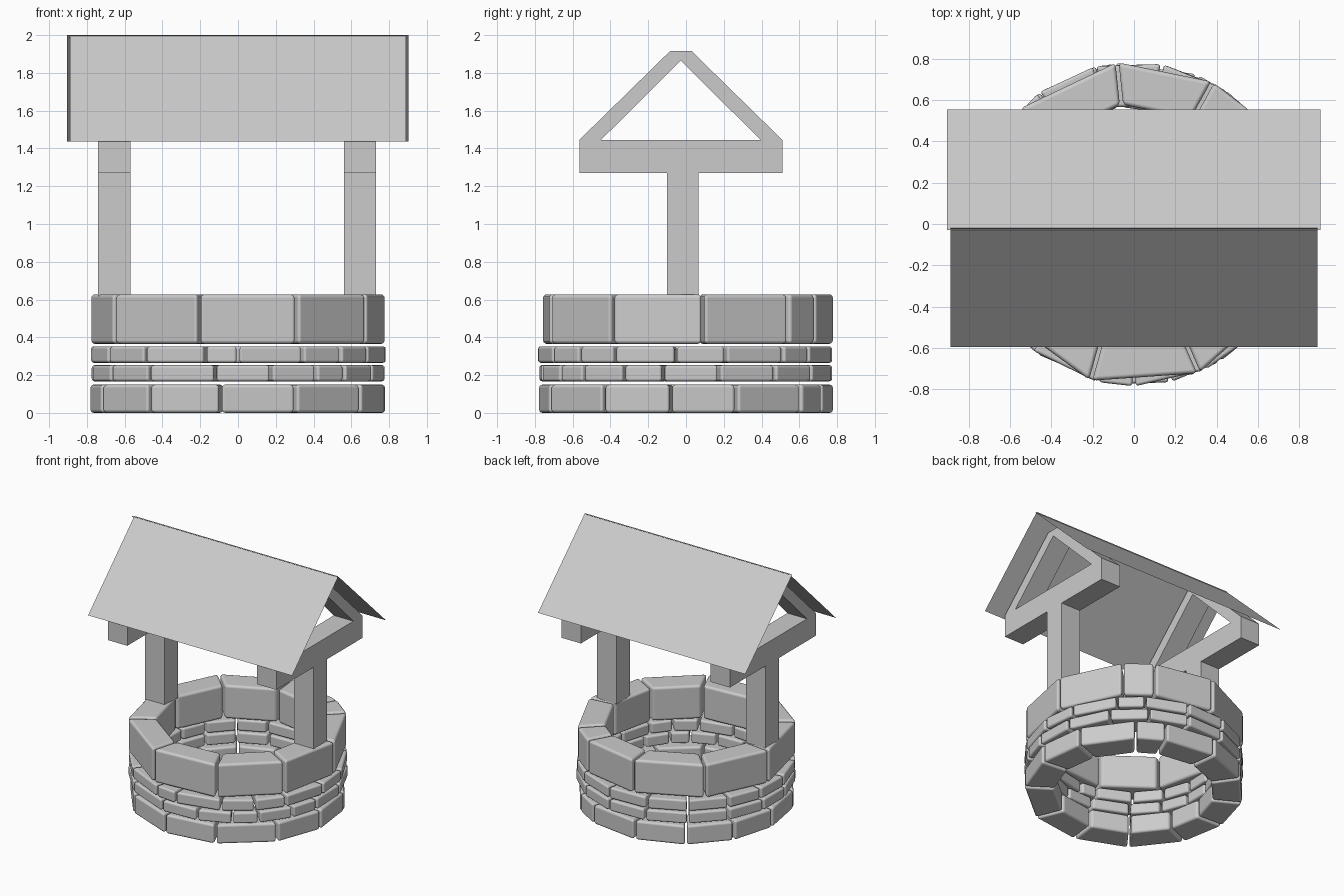
import bpy
from math import sin, cos, radians

if "Cube" in bpy.data.objects:
    bpy.data.objects.remove(bpy.data.objects["Cube"])


def make_object(name, verts, faces, bevel=0.0):
    mesh = bpy.data.meshes.new(name)
    mesh.from_pydata(verts, [], faces)
    mesh.update()
    obj = bpy.data.objects.new(name, mesh)
    bpy.context.collection.objects.link(obj)
    if bevel:
        mod = obj.modifiers.new("rounded_edges", 'BEVEL')
        mod.width = bevel
        mod.segments = 3
        mod.limit_method = 'ANGLE'
        mod.harden_normals = True
        mesh.polygons.foreach_set("use_smooth", [True] * len(mesh.polygons))
    return obj


def stone_ring(name, z0, z1, seams, r_in, r_out, bevel, gap=0.008):
    """Ring of flat-sided wedge stones between the seam angles (degrees)."""
    verts, faces = [], []
    for i, a in enumerate(seams):
        b = seams[(i + 1) % len(seams)]
        if b <= a:
            b += 360
        n = len(verts)
        corners = []
        # gap is measured in units, so the joints stay parallel
        for r, ang, s in ((r_in, a, 1), (r_out, a, 1), (r_out, b, -1), (r_in, b, -1)):
            t = radians(ang)
            corners.append((r * cos(t) - s * gap * sin(t), r * sin(t) + s * gap * cos(t)))
        verts += [(x, y, z) for z in (z0, z1) for x, y in corners]
        faces += [(n + 3, n + 2, n + 1, n), (n + 4, n + 5, n + 6, n + 7)]
        for k in range(4):
            m = (k + 1) % 4
            faces.append((n + k, n + m, n + 4 + m, n + 4 + k))
    return make_object(name, verts, faces, bevel)


def prism_x(name, loops, x0, x1):
    """Extrude several y-z outlines along x into one object."""
    verts, faces = [], []
    for loop in loops:
        n, c = len(verts), len(loop)
        verts += [(x, y, z) for x in (x0, x1) for y, z in loop]
        faces += [tuple(n + k for k in reversed(range(c))), tuple(n + c + k for k in range(c))]
        for k in range(c):
            m = (k + 1) % c
            faces.append((n + k, n + m, n + c + m, n + c + k))
    return make_object(name, verts, faces)


# Stone wall: four courses, each with one narrow closing stone
stone_ring("base_course", 0.0, 0.15,
           [20, 51, 67, 97, 125, 151, 177, 203, 233, 263, 293, 326, 354], 0.57, 0.785, 0.018)
stone_ring("lower_thin_course", 0.167, 0.253,
           [13, 37, 58, 80, 103, 126, 148, 170, 190, 211, 233, 261, 283, 302, 316, 335, 351],
           0.58, 0.785, 0.015)
stone_ring("upper_thin_course", 0.265, 0.352,
           [15.6, 41, 56, 80, 104, 126, 148, 168, 188, 209, 231, 257, 270, 296, 314, 331, 356],
           0.58, 0.785, 0.015)
stone_ring("rim_course", 0.365, 0.628,
           [6.6, 44, 61, 96, 135, 174, 213, 254.5, 293.5, 330], 0.58, 0.785, 0.02)

# Timber frames: post, cross beam and rafters on each side
post = [(-0.10, 0.62), (0.065, 0.62), (0.065, 1.27), (-0.10, 1.27)]
beam = [(-0.565, 1.27), (0.51, 1.27), (0.51, 1.445), (-0.565, 1.445)]
front_rafter = [(-0.565, 1.445), (-0.45, 1.445), (-0.0275, 1.865), (-0.0275, 1.915), (-0.085, 1.915)]
back_rafter = [(0.51, 1.445), (0.03, 1.915), (-0.0275, 1.915), (-0.0275, 1.865), (0.395, 1.445)]
for side, x0 in (("left", -0.74), ("right", 0.56)):
    prism_x(side + "_post", [post], x0, x0 + 0.17)
    prism_x(side + "_cross_beam", [beam], x0, x0 + 0.17)
    prism_x(side + "_rafters", [front_rafter, back_rafter], x0, x0 + 0.17)

# Roof: two thin sheets meeting at the ridge
make_object("front_roof", [(-0.89, -0.597, 1.437), (0.89, -0.597, 1.437),
                           (0.89, -0.02, 2.0), (-0.89, -0.02, 2.0)], [(0, 1, 2, 3)])
make_object("back_roof", [(0.903, 0.555, 1.437), (-0.906, 0.555, 1.437),
                          (-0.906, -0.03, 2.0), (0.903, -0.03, 2.0)], [(0, 1, 2, 3)])
